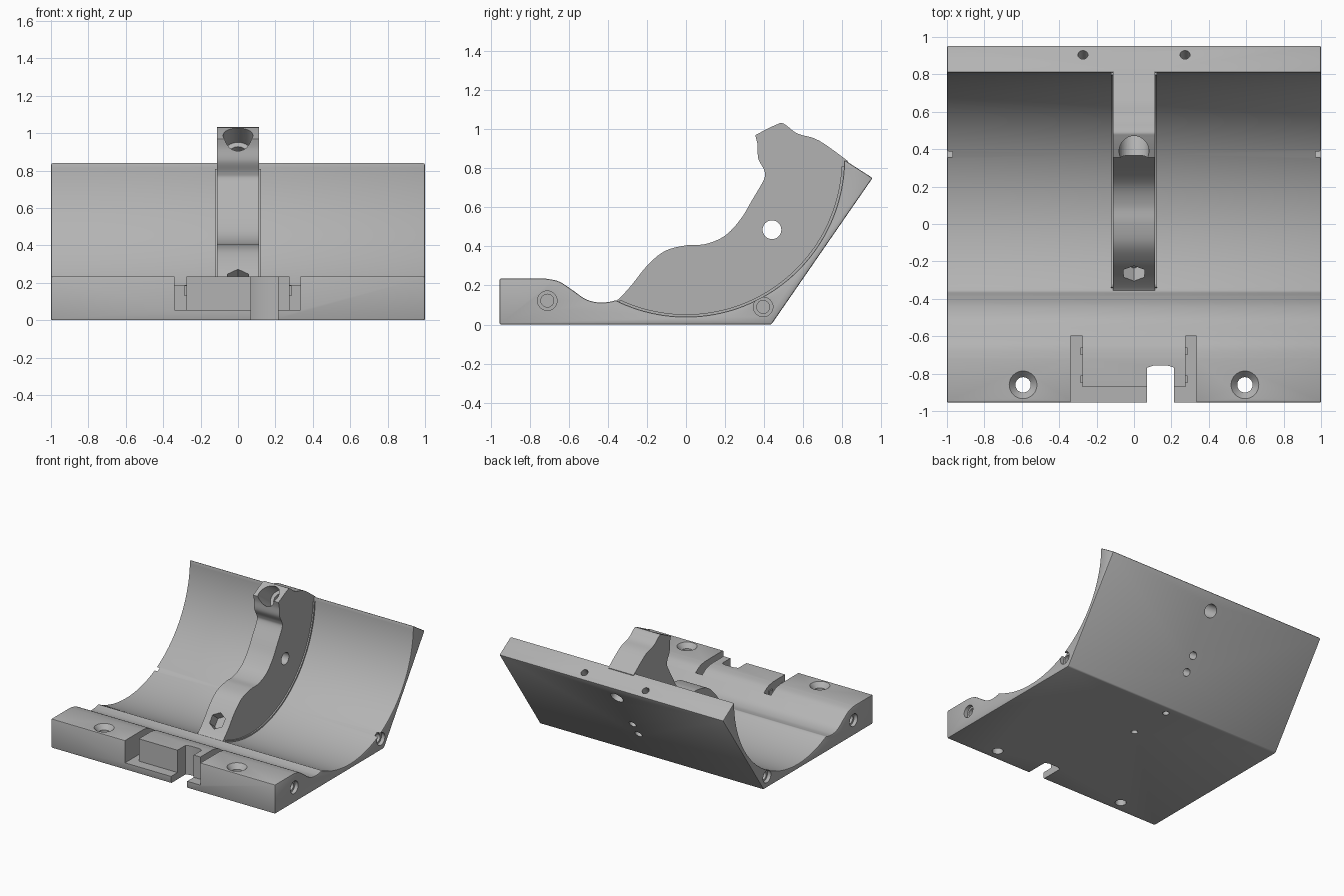
import bpy
import bmesh
from math import sin, cos, radians
from mathutils import Vector

if "Cube" in bpy.data.objects:
    bpy.data.objects.remove(bpy.data.objects["Cube"], do_unlink=True)

grey = bpy.data.materials.new("plain grey")
grey.use_nodes = True
colour = (0.45, 0.45, 0.45, 1)
grey.diffuse_color = colour
grey.node_tree.nodes["Principled BSDF"].inputs["Base Color"].default_value = colour

CENTRE_Z, RADIUS = 0.85, 0.81


def add_object(name, bm):
    bmesh.ops.recalc_face_normals(bm, faces=bm.faces)
    mesh = bpy.data.meshes.new(name)
    bm.to_mesh(mesh)
    bm.free()
    mesh.materials.append(grey)
    obj = bpy.data.objects.new(name, mesh)
    bpy.context.collection.objects.link(obj)
    return obj


def prism(name, points, axis, low, high):
    """Extrude an outline along x (points are y, z) or z (points are x, y)."""
    bm = bmesh.new()
    place = (lambda p: (low, *p)) if axis == "x" else (lambda p: (*p, low))
    face = bm.faces.new([bm.verts.new(place(p)) for p in points])
    new = bmesh.ops.extrude_face_region(bm, geom=[face])["geom"]
    step = Vector((high - low, 0, 0)) if axis == "x" else Vector((0, 0, high - low))
    bmesh.ops.translate(bm, vec=step, verts=[v for v in new if isinstance(v, bmesh.types.BMVert)])
    return add_object(name, bm)


def smooth(points, steps=6):
    """Catmull-Rom curve through the points."""
    pts = [Vector(p) for p in points]
    pts = [pts[0]] + pts + [pts[-1]]
    out = []
    for a, b, c, d in zip(pts, pts[1:], pts[2:], pts[3:]):
        for i in range(steps):
            t = i / steps
            out.append(0.5 * (2 * b + (c - a) * t + (2 * a - 5 * b + 4 * c - d) * t * t
                              + (3 * b - a - 3 * c + d) * t ** 3))
    return out + [pts[-1]]


def arc(radius, start, end, count=56):
    angles = [radians(start + (end - start) * i / count) for i in range(count + 1)]
    return [(radius * sin(a), CENTRE_Z - radius * cos(a)) for a in angles]


def apply(obj, kind, **settings):
    mod = obj.modifiers.new(kind.lower(), kind)
    for key, value in settings.items():
        setattr(mod, key, value)
    bpy.context.view_layer.objects.active = obj
    bpy.ops.object.modifier_apply(modifier=mod.name)


def combine(target, other, operation):
    apply(target, "BOOLEAN", object=other, operation=operation, solver="EXACT")
    bpy.data.objects.remove(other, do_unlink=True)


def drill(target, start, direction, radius, depth, end_radius=None, sides=32, lead=0.04):
    """Cut a round or tapered hole from a surface point inwards."""
    direction = Vector(direction).normalized()
    bm = bmesh.new()
    bmesh.ops.create_cone(bm, cap_ends=True, segments=sides, radius1=radius,
                          radius2=end_radius or radius, depth=depth + lead)
    turn = Vector((0, 0, 1)).rotation_difference(direction).to_matrix()
    bmesh.ops.rotate(bm, matrix=turn, verts=bm.verts)
    middle = Vector(start) + direction * (depth - lead) / 2
    bmesh.ops.translate(bm, vec=middle, verts=bm.verts)
    combine(target, add_object("drill_cutter", bm), "DIFFERENCE")


# Cradle body: front block, dip, round trough and slanted back
front_top = smooth([(-0.72, 0.235), (-0.65, 0.22), (-0.58, 0.175), (-0.51, 0.128), (-0.44, 0.112), (-0.38, 0.118)])
outline = [(-0.955, 0), (-0.955, 0.235)] + front_top + arc(RADIUS, -26.4, 89.5)
outline += [(0.955, 0.75), (0.437, 0)]
body = prism("cradle_body", outline, "x", -1, 1)
apply(body, "BEVEL", width=0.008, segments=2, limit_method="ANGLE", angle_limit=radians(32))

# Central fin with a wavy top edge
wave = smooth([(-0.37, 0.114), (-0.34, 0.135), (-0.28, 0.2), (-0.2, 0.3), (-0.11, 0.375), (0, 0.405), (0.1, 0.412),
               (0.2, 0.455), (0.28, 0.54), (0.34, 0.64), (0.4, 0.745), (0.4, 0.79), (0.37, 0.85),
               (0.366, 0.92), (0.355, 0.968)])
crest = smooth([(0.355, 0.97), (0.46, 1.022), (0.5, 1.028), (0.57, 0.978), (0.68, 0.942), (0.83, 0.836)])
seat = arc(RADIUS + 0.015, 82, -25.5)
combine(body, prism("centre_fin", wave + crest + seat, "x", -0.113, 0.113), "UNION")

# Narrow fillet strip where the fin meets the trough
strip = arc(RADIUS - 0.012, -25, 87) + arc(RADIUS + 0.012, 87, -25)
combine(body, prism("fin_fillet", strip, "x", -0.124, 0.124), "UNION")

# U-shaped pocket round the front latch block
pocket = [(-0.34, -1.1), (-0.34, -0.6), (-0.275, -0.6), (-0.275, -0.872),
          (0.275, -0.872), (0.275, -0.6), (0.335, -0.6), (0.335, -1.1)]
combine(body, prism("pocket_cutter", pocket, "z", 0.055, 0.5), "DIFFERENCE")

# Open notch through the front edge
notch = [(0.07, -1.1), (0.07, -0.768), (0.105, -0.757), (0.18, -0.757), (0.215, -0.768), (0.215, -1.1)]
combine(body, prism("notch_cutter", notch, "z", -0.2, 0.5), "DIFFERENCE")

for side in (-1, 1):
    # Latch bumps
    for y in (-0.83, -0.68):
        bump = [(y - 0.02, 0.13), (y + 0.02, 0.13), (y + 0.02, 0.185), (y - 0.02, 0.185)]
        low, high = sorted((side * 0.26, side * 0.285))
        combine(body, prism("latch_bump", bump, "x", low, high), "UNION")
    # Countersunk mounting holes
    drill(body, (side * 0.593, -0.86, 0.235), (0, 0, -1), 0.041, 0.4)
    drill(body, (side * 0.593, -0.86, 0.236), (0, 0, -1), 0.075, 0.04, 0.04, lead=0)
    # Stepped holes in the ends
    for y, z in ((-0.71, 0.122), (0.395, 0.09)):
        drill(body, (side, y, z), (-side, 0, 0), 0.05, 0.03)
        drill(body, (side, y, z), (-side, 0, 0), 0.033, 0.15)
    # Pin holes in the top rim
    drill(body, (side * 0.273, 0.905, 0.783), (0, -0.56, -0.83), 0.027, 0.1)

# Cross hole through the fin
drill(body, (-0.2, 0.44, 0.485), (1, 0, 0), 0.048, 0.4)

# Bolt passage from the fin tip through the slanted back
inward = Vector((0, 0.82, -0.57))
tip = Vector((0, 0.42, 0.965))
drill(body, tip, inward, 0.08, 0.14, lead=0.15)
drill(body, tip, inward, 0.052, 0.7, lead=0)

# Hexagonal seat in the fin's front slope
drill(body, (0, -0.265, 0.222), (0, 0.77, -0.63), 0.065, 0.09, sides=6)

# Small blind holes underneath and in the slanted back
for y in (0.005, 0.366):
    drill(body, (0, y, 0), (0, 0, 1), 0.025, 0.1)
for part in (0.325, 0.47):
    drill(body, (0, 0.437 + 0.518 * part, 0.75 * part), -inward, 0.03, 0.1)

# Shading
bpy.ops.object.select_all(action="DESELECT")
body.select_set(True)
bpy.context.view_layer.objects.active = body
bpy.ops.object.shade_smooth_by_angle(angle=radians(30))
